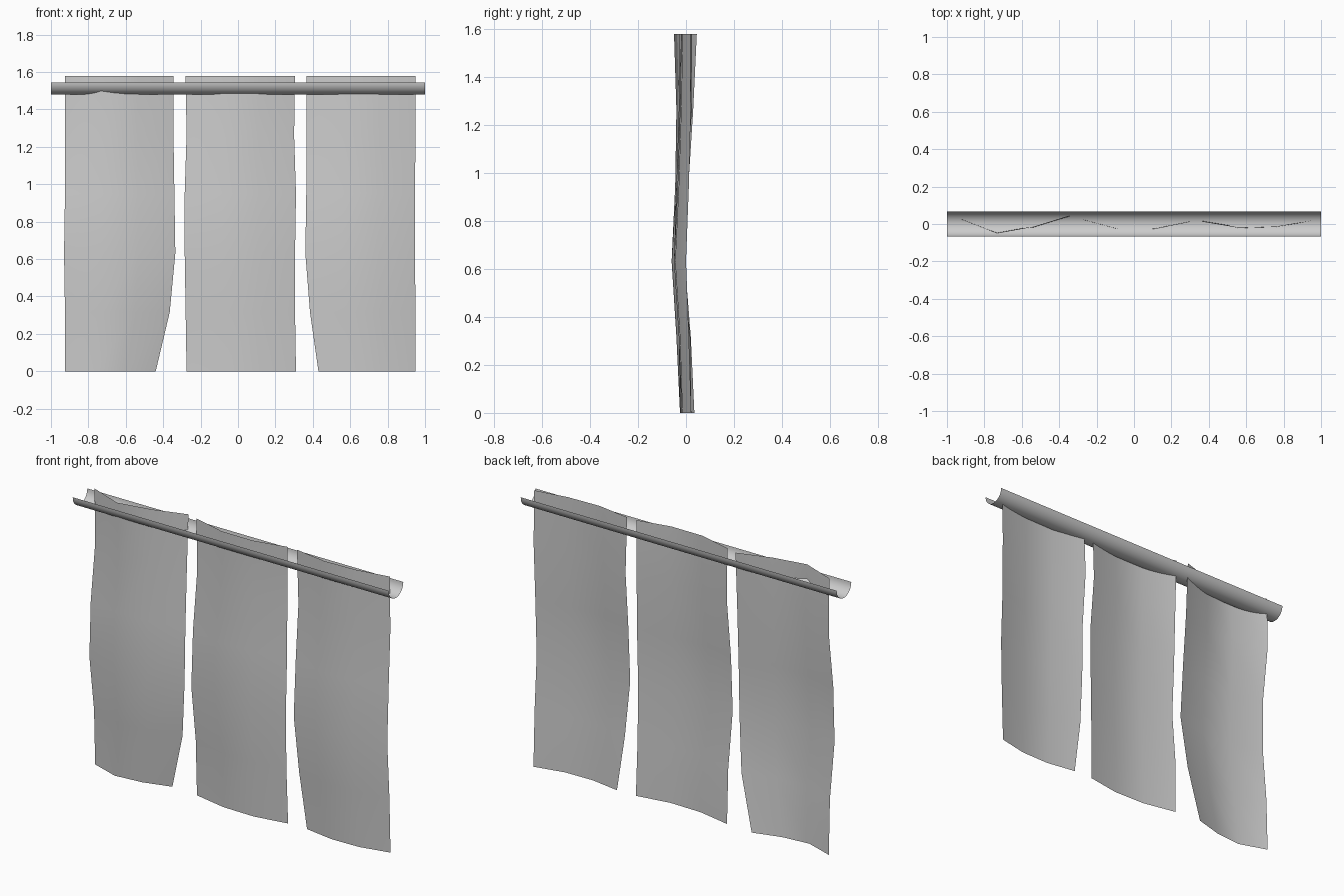
import bpy, math

if "Cube" in bpy.data.objects:
    bpy.data.objects.remove(bpy.data.objects["Cube"])

HEIGHT = 1.58
ROWS = 6          # rows of points, bottom to top
COLS = 4          # columns of points, left to right


def make_object(name, verts, faces):
    mesh = bpy.data.meshes.new(name)
    mesh.from_pydata(verts, [], faces)
    mesh.update()
    for p in mesh.polygons:
        p.use_smooth = True
    obj = bpy.data.objects.new(name, mesh)
    bpy.context.collection.objects.link(obj)
    return obj


def grid_faces(rows, cols):
    return [(r * cols + c, r * cols + c + 1, (r + 1) * cols + c + 1, (r + 1) * cols + c)
            for r in range(rows - 1) for c in range(cols - 1)]


def cloth(name, x_left, x_right, y_left, y_right, sag_a, sag_b):
    """Hanging sheet: side edges given per row, two inner folds bowed forward."""
    verts = []
    for r in range(ROWS):
        z = HEIGHT * r / (ROWS - 1)
        ys = (y_left[r], sag_a[r], sag_b[r], y_right[r])
        for c in range(COLS):
            t = c / (COLS - 1)
            x = x_left[r] + (x_right[r] - x_left[r]) * t
            verts.append((x, ys[c], z))
    return make_object(name, verts, grid_faces(ROWS, COLS))


# Open half-round rail
R, N = 0.066, 16
rail_verts = []
for i in range(N + 1):
    a = math.pi + math.pi * i / N
    y, z = R * math.cos(a), 1.545 + R * math.sin(a)
    rail_verts += [(-1, y, z), (1, y, z)]
make_object("rail", rail_verts, grid_faces(N + 1, 2))

# Three hanging cloth strips
cloth("left_cloth",
      (-.925, -.925, -.93, -.925, -.925, -.925),
      (-.44, -.365, -.335, -.34, -.345, -.345),
      (.03, .02, -.015, -.01, .03, .025),
      (.035, .02, -.005, .01, .03, .045),
      (-.025, -.04, -.06, -.045, -.04, -.05),
      (-.01, -.03, -.05, -.04, -.025, -.015))
cloth("middle_cloth",
      (-.275, -.28, -.285, -.285, -.275, -.28),
      (.31, .305, .305, .31, .3, .305),
      (.022, .018, -.015, 0, .022, .026),
      (.01, .002, -.003, 0, .018, .013),
      (-.018, -.03, -.05, -.04, -.03, -.026),
      (-.022, -.03, -.045, -.035, -.02, -.027))
cloth("right_cloth",
      (.43, .385, .36, .365, .365, .365),
      (.95, .95, .945, .945, .95, .95),
      (.01, .003, -.01, 0, .025, .012),
      (.022, .012, 0, .012, .02, .018),
      (-.018, -.03, -.05, -.035, -.025, -.02),
      (-.015, -.025, -.045, -.03, -.02, -.014))
